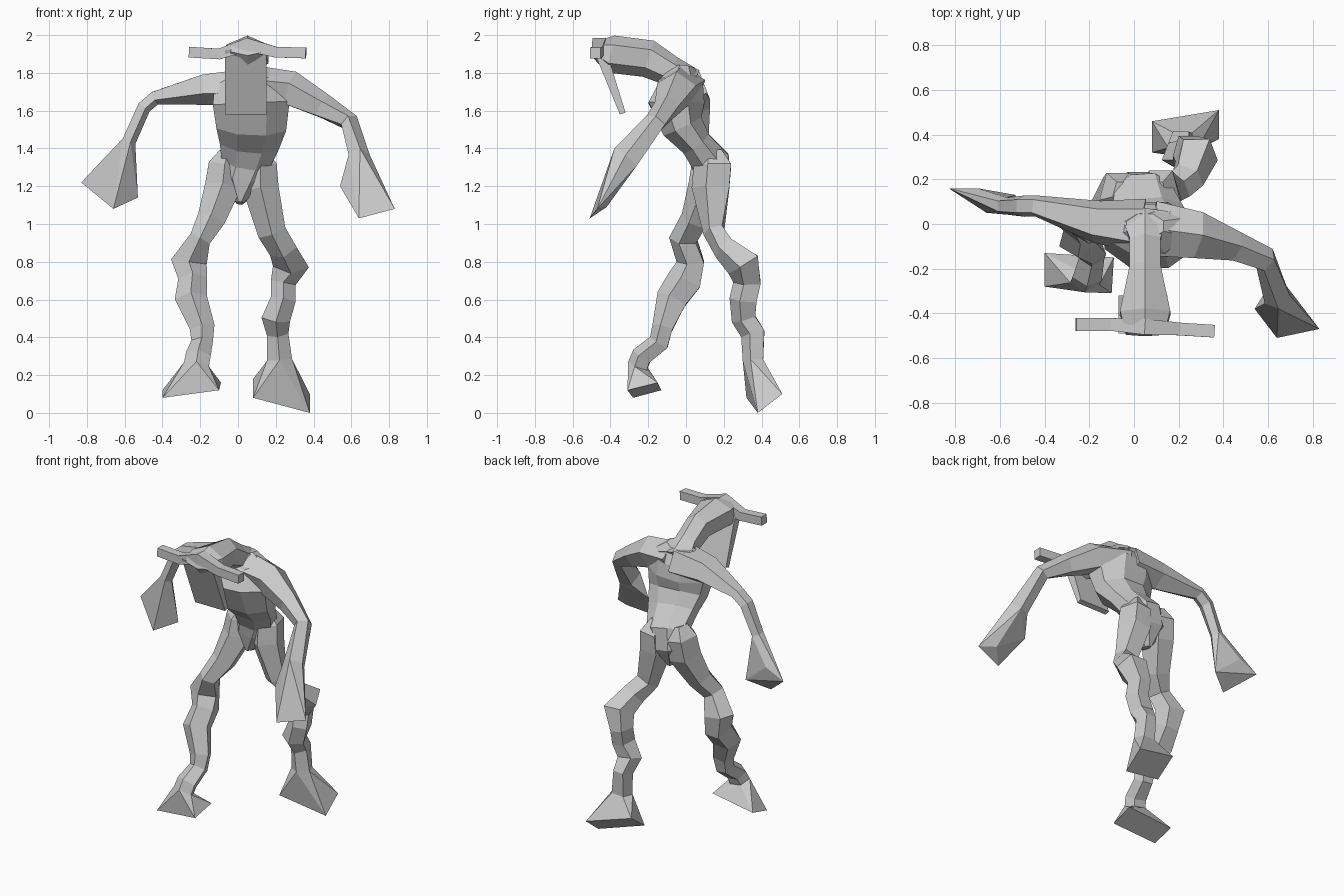
import bpy, bmesh, math
from mathutils import Vector

old = bpy.data.objects.get("Cube")
if old:
    bpy.data.objects.remove(old, do_unlink=True)

SIDEWAYS = Vector((1, 0, 0))
DEPTHWAYS = Vector((0, 1, 0))

grey = bpy.data.materials.new("plain grey")
grey.use_nodes = True
grey.diffuse_color = (.6, .6, .6, 1)
grey.node_tree.nodes["Principled BSDF"].inputs["Base Color"].default_value = grey.diffuse_color


def finish(name, bm):
    """Turn a bmesh into a flat-shaded grey object."""
    bmesh.ops.recalc_face_normals(bm, faces=bm.faces)
    mesh = bpy.data.meshes.new(name)
    bm.to_mesh(mesh)
    bm.free()
    mesh.materials.append(grey)
    obj = bpy.data.objects.new(name, mesh)
    bpy.context.collection.objects.link(obj)


def ring_points(section, tangent, axis, sides, turn):
    """Points of an elliptical ring set square to the tangent."""
    *centre, width, depth = section
    across = (axis - tangent * axis.dot(tangent)).normalized()
    up = tangent.cross(across)
    angles = [turn + math.tau * i / sides for i in range(sides)]
    return [Vector(centre) + across * width * math.cos(a) + up * depth * math.sin(a)
            for a in angles]


def loft(name, sections, sides=5, axis=SIDEWAYS, turn=math.pi / 2):
    """Skin rings (x, y, z, half width, half depth); return the last ring."""
    bm = bmesh.new()
    path = [Vector(s[:3]) for s in sections]
    steps = [(b - a).normalized() for a, b in zip(path, path[1:])]
    rings = []
    for i, section in enumerate(sections):
        tangent = (steps[max(i - 1, 0)] + steps[min(i, len(steps) - 1)]).normalized()
        points = ring_points(section, tangent, axis, sides, turn)
        rings.append([bm.verts.new(p) for p in points])
    for low, high in zip(rings, rings[1:]):
        for i in range(sides):
            j = (i + 1) % sides
            bm.faces.new((low[i], low[j], high[j], high[i]))
    bm.faces.new(rings[0])
    bm.faces.new(rings[-1])
    end = [v.co.copy() for v in rings[-1]]
    finish(name, bm)
    return end


def hull(name, points):
    """Wrap a convex block around the points."""
    bm = bmesh.new()
    for p in points:
        bm.verts.new(p)
    result = bmesh.ops.convex_hull(bm, input=bm.verts)
    loose = [g for g in result["geom_interior"] if isinstance(g, bmesh.types.BMVert)]
    bmesh.ops.delete(bm, geom=loose, context='VERTS')
    bmesh.ops.dissolve_limit(bm, angle_limit=math.radians(4), verts=bm.verts, edges=bm.edges)
    finish(name, bm)


# Torso: pelvis, narrow waist, deep chest and shoulders
loft("torso", [
    (.01, .12, 1.11, .02, .05),
    (.02, .14, 1.23, .13, .1),
    (.04, .13, 1.33, .14, .11),
    (.06, .05, 1.43, .17, .09),
    (.07, -.02, 1.52, .2, .12),
    (.07, -.05, 1.64, .22, .16),
    (.06, -.02, 1.75, .2, .12),
    (.05, -.01, 1.83, .09, .06),
], sides=8, turn=math.pi / 8)

# Head and neck: stretched forward with a ridged crown
loft("head", [
    (.05, .04, 1.75, .13, .07),
    (.05, -.08, 1.81, .08, .08),
    (.05, -.2, 1.875, .08, .1),
    (.05, -.4, 1.9, .13, .1),
    (.05, -.49, 1.93, .1, .04),
], sides=6)

# Horn bar across the brow
loft("horn_bar", [
    (-.26, -.45, 1.91, .04, .04),
    (-.1, -.45, 1.9, .04, .04),
    (.05, -.46, 1.95, .05, .05),
    (.2, -.47, 1.91, .04, .04),
    (.36, -.48, 1.905, .04, .04),
], sides=4, axis=DEPTHWAYS, turn=math.pi / 4)

# Long flat face hanging from the brow
face_profile = [(-.49, 1.92), (-.41, 1.88), (-.35, 1.58), (-.32, 1.59)]
hull("face_plate", [(x, y, z) for x in (-.07, .15) for y, z in face_profile])

# Left arm, reaching forward
wrist = loft("left_arm", [
    (.08, -.02, 1.73, .13, .11),
    (.28, -.05, 1.71, .11, .1),
    (.45, -.1, 1.62, .07, .07),
    (.59, -.16, 1.54, .06, .05),
    (.64, -.32, 1.35, .08, .06),
], axis=DEPTHWAYS)
hull("left_hand", wrist + [
    (.83, -.47, 1.08), (.64, -.51, 1.03), (.54, -.38, 1.2), (.73, -.42, 1.09)])

# Right arm, held out to the side
wrist = loft("right_arm", [
    (.04, -.01, 1.73, .13, .11),
    (-.17, .01, 1.72, .1, .09),
    (-.44, .08, 1.67, .05, .04),
    (-.5, .08, 1.62, .05, .04),
    (-.58, .08, 1.44, .04, .04),
], axis=DEPTHWAYS)
hull("right_hand", wrist + [
    (-.83, .16, 1.22), (-.66, .05, 1.08), (-.53, .13, 1.14), (-.7, .16, 1.28)])

# Left leg, trailing behind
ankle = loft("left_leg", [
    (.1, .14, 1.38, .05, .06),
    (.12, .15, 1.31, .09, .11),
    (.12, .14, 1.19, .1, .11),
    (.18, .15, .96, .08, .06),
    (.24, .21, .87, .08, .07),
    (.28, .31, .79, .1, .1),
    (.24, .33, .69, .07, .08),
    (.24, .31, .6, .07, .08),
    (.2, .31, .5, .08, .07),
    (.21, .36, .42, .06, .07),
    (.22, .36, .28, .07, .06),
])
hull("left_foot", ankle + [
    (.08, .46, .18), (.08, .32, .08), (.38, .38, 0), (.38, .51, .1)])

# Right leg, stepping forward
ankle = loft("right_leg", [
    (-.05, .14, 1.38, .05, .06),
    (-.07, .14, 1.31, .09, .11),
    (-.08, .12, 1.19, .1, .11),
    (-.14, .05, 1.02, .08, .08),
    (-.2, -.01, .92, .06, .08),
    (-.26, .03, .8, .1, .08),
    (-.24, 0, .7, .08, .1),
    (-.25, -.07, .6, .09, .09),
    (-.19, -.12, .45, .07, .06),
    (-.19, -.14, .37, .06, .06),
    (-.21, -.23, .3, .07, .06),
    (-.22, -.25, .25, .07, .06),
])
hull("right_foot", ankle + [
    (-.4, -.13, .12), (-.4, -.28, .08), (-.1, -.31, .12), (-.09, -.15, .16)])
